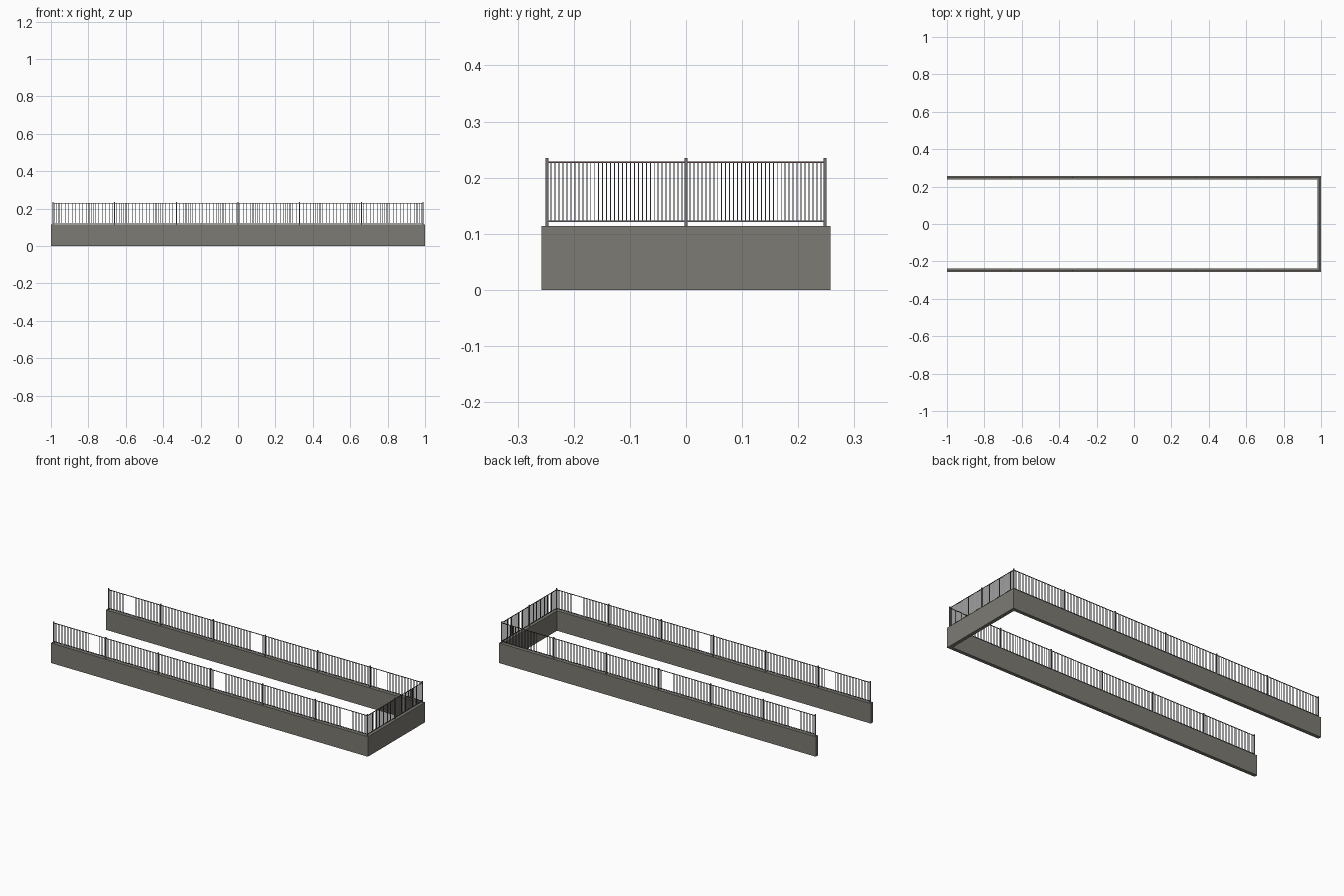
import bpy, bmesh
from mathutils import Vector

if "Cube" in bpy.data.objects:
    bpy.data.objects.remove(bpy.data.objects["Cube"])


def material(name, rgb):
    m = bpy.data.materials.new(name)
    m.diffuse_color = (*rgb, 1)
    m.use_nodes = True
    m.node_tree.nodes["Principled BSDF"].inputs["Base Color"].default_value = m.diffuse_color
    return m


CONCRETE = material("warm grey concrete", (0.205, 0.197, 0.172))
STEEL = material("grey steel", (0.16, 0.16, 0.175))
BROWN = material("dark red brown handrail", (0.11, 0.06, 0.055))

WALL_H, WALL_T = 0.114, 0.02
HALF_Y = 0.2575
FX, FY = 0.99, HALF_Y - WALL_T / 2   # fence centre lines
RAILS = {"bottom_rail": (0.1225, STEEL), "handrail": (0.2275, BROWN)}


def box(bm, lo, hi):
    vs = bmesh.ops.create_cube(bm, size=1)["verts"]
    lo, hi = Vector(lo), Vector(hi)
    for v in vs:
        v.co = Vector([(lo[i] + hi[i]) / 2 + v.co[i] * (hi[i] - lo[i]) for i in range(3)])


def upright(bm, p, w, z0, z1):
    box(bm, (p[0] - w / 2, p[1] - w / 2, z0), (p[0] + w / 2, p[1] + w / 2, z1))


def finish(bm, name, mat):
    me = bpy.data.meshes.new(name)
    bm.to_mesh(me)
    bm.free()
    ob = bpy.data.objects.new(name, me)
    me.materials.append(mat)
    bpy.context.collection.objects.link(ob)


# U-shaped wall, extruded from its plan outline, open at -x
bm = bmesh.new()
yi, xi = HALF_Y - WALL_T, 1 - WALL_T
plan = [(-1, -HALF_Y), (1, -HALF_Y), (1, HALF_Y), (-1, HALF_Y),
        (-1, yi), (xi, yi), (xi, -yi), (-1, -yi)]
face = bm.faces.new([bm.verts.new((x, y, 0)) for x, y in plan])
ext = bmesh.ops.extrude_face_region(bm, geom=[face], use_keep_orig=True)
for g in ext["geom"]:
    if isinstance(g, bmesh.types.BMVert):
        g.co.z = WALL_H
bmesh.ops.recalc_face_normals(bm, faces=bm.faces)
finish(bm, "retaining_wall", CONCRETE)


def fence(name, a, b, bays, count):
    """Posts, two rails and evenly spaced balusters from a to b."""
    a, b = Vector(a), Vector(b)
    # posts
    bm = bmesh.new()
    for i in range(bays + 1):
        upright(bm, a.lerp(b, i / bays), 0.0055, WALL_H - 0.001, 0.235)
    finish(bm, name + "_posts", STEEL)
    # rails
    h = 0.0015
    for part, (z, mat) in RAILS.items():
        bm = bmesh.new()
        box(bm, (min(a.x, b.x) - h, min(a.y, b.y) - h, z - h),
            (max(a.x, b.x) + h, max(a.y, b.y) + h, z + h))
        finish(bm, name + "_" + part, mat)
    # balusters
    bm = bmesh.new()
    z0, z1 = [z for z, mat in RAILS.values()]
    for i in range(bays):
        for j in range(1, count + 1):
            t = (i + j / (count + 1)) / bays
            upright(bm, a.lerp(b, t), 0.0017, z0, z1)
    finish(bm, name + "_balusters", STEEL)


fence("front_fence", (-FX, -FY), (FX, -FY), 6, 34)
fence("back_fence", (-FX, FY), (FX, FY), 6, 34)
fence("end_fence", (FX, -FY), (FX, FY), 2, 34)
